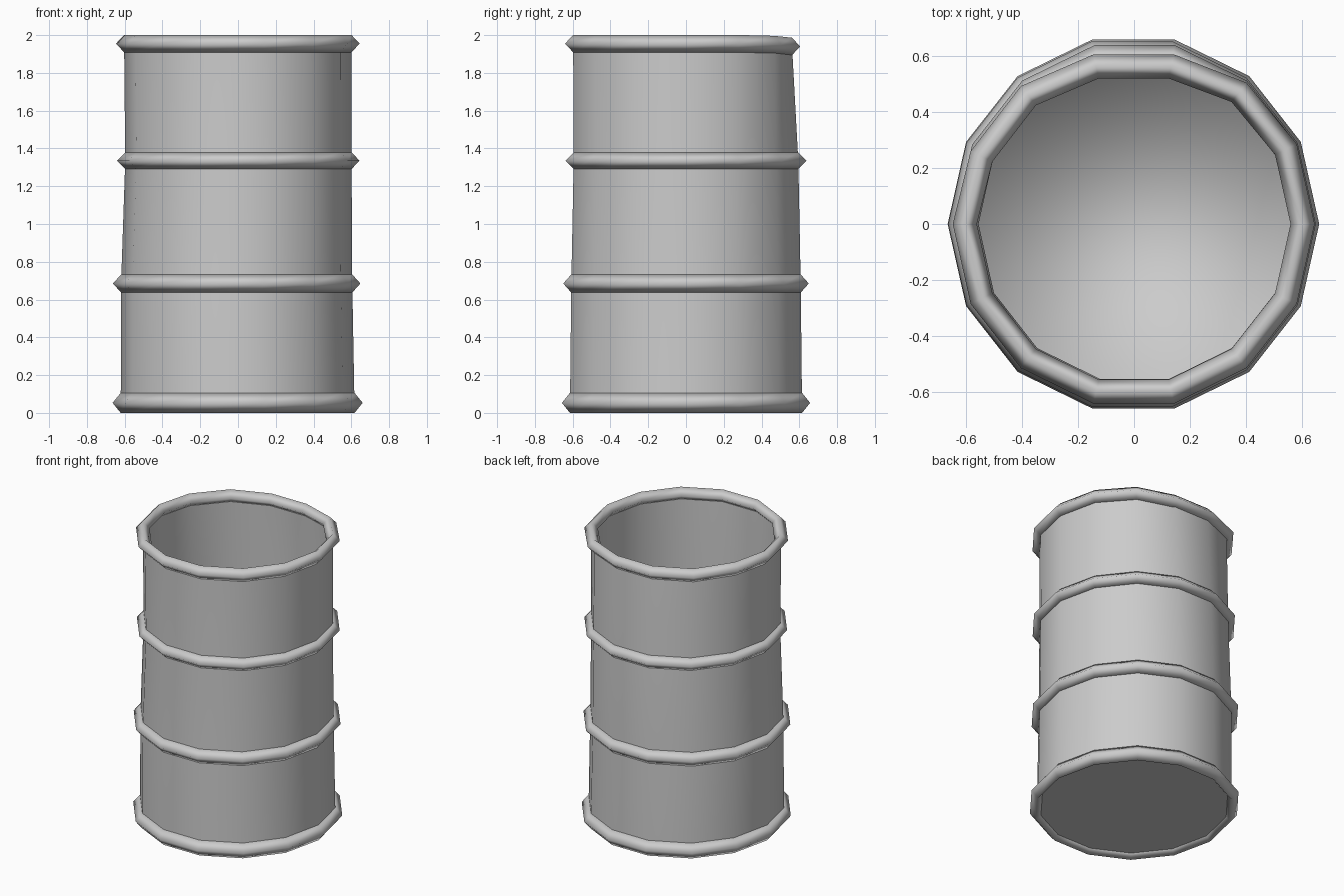
import bpy, bmesh
from math import cos, sin, pi
from mathutils import Vector

if "Cube" in bpy.data.objects:
    bpy.data.objects.remove(bpy.data.objects["Cube"])

SIDES = 14
# height, wall radius, rim half-thickness, sideways shift of each hoop
LEVELS = [(0.053, 0.619, 0.053, -0.002), (0.685, 0.612, 0.048, -0.007),
          (1.335, 0.599, 0.044, 0.002), (1.955, 0.602, 0.046, -0.001)]
# dents pushed into single corners: (level, corner) -> offset
DENTS = {(3, 2): (0, -0.01, -0.005), (3, 3): (0, -0.036, -0.015),
         (3, 4): (0, -0.036, -0.015), (3, 5): (0, -0.022, -0.01),
         (3, 6): (0, -0.025, -0.002)}


def point(level, j, out=0.0, up=0.0):
    """Corner j of a hoop, moved outward and upward from the wall."""
    z, r, _, dx = LEVELS[level]
    a = 2 * pi * j / SIDES
    p = Vector(((r + out) * cos(a) + dx, (r + out) * sin(a) * 1.018, z + up))
    return p + Vector(DENTS.get((level, j), (0, 0, 0)))


def finish(bm, name):
    for f in bm.faces:
        f.smooth = True
    me = bpy.data.meshes.new(name)
    bm.to_mesh(me)
    bm.free()
    ob = bpy.data.objects.new(name, me)
    bpy.context.collection.objects.link(ob)
    return ob


def make_rings(bm, rings):
    return [[bm.verts.new(p) for p in ring] for ring in rings]


def bridge(bm, a, b, flip=False):
    for j in range(SIDES):
        k = (j + 1) % SIDES
        f = [a[j], a[k], b[k], b[j]]
        bm.faces.new(f[::-1] if flip else f)


def wall(name, out, up, inward):
    """Drum wall through all hoops, closed by a disc at the bottom."""
    bm = bmesh.new()
    rings = make_rings(bm, [[point(l, j, out, up if l == 0 else 0)
                             for j in range(SIDES)] for l in range(len(LEVELS))])
    for a, b in zip(rings, rings[1:]):
        bridge(bm, a, b, inward)
    bm.faces.new(rings[0] if inward else rings[0][::-1])
    if not inward:
        for e in bm.edges:
            if all(v in rings[0] for v in e.verts):
                e.smooth = False
    return finish(bm, name)


def hoop(name, level):
    """Ring with a diamond cross-section, smooth shaded."""
    bm = bmesh.new()
    t = LEVELS[level][2]
    section = [(0.043, 0), (0, t), (-0.043, 0), (0, -t)]
    rings = make_rings(bm, [[point(level, j, o, u) for j in range(SIDES)]
                            for o, u in section])
    for i in range(4):
        bridge(bm, rings[i], rings[(i + 1) % 4])
    return finish(bm, name)


# Drum body and its hollow inside
wall("drum_wall", 0, -0.02, False)
wall("drum_inside", -0.012, 0, True)

# Hoops from the foot up to the open rim
for i, name in enumerate(["bottom_rim", "lower_hoop", "upper_hoop", "top_rim"]):
    hoop(name, i)
